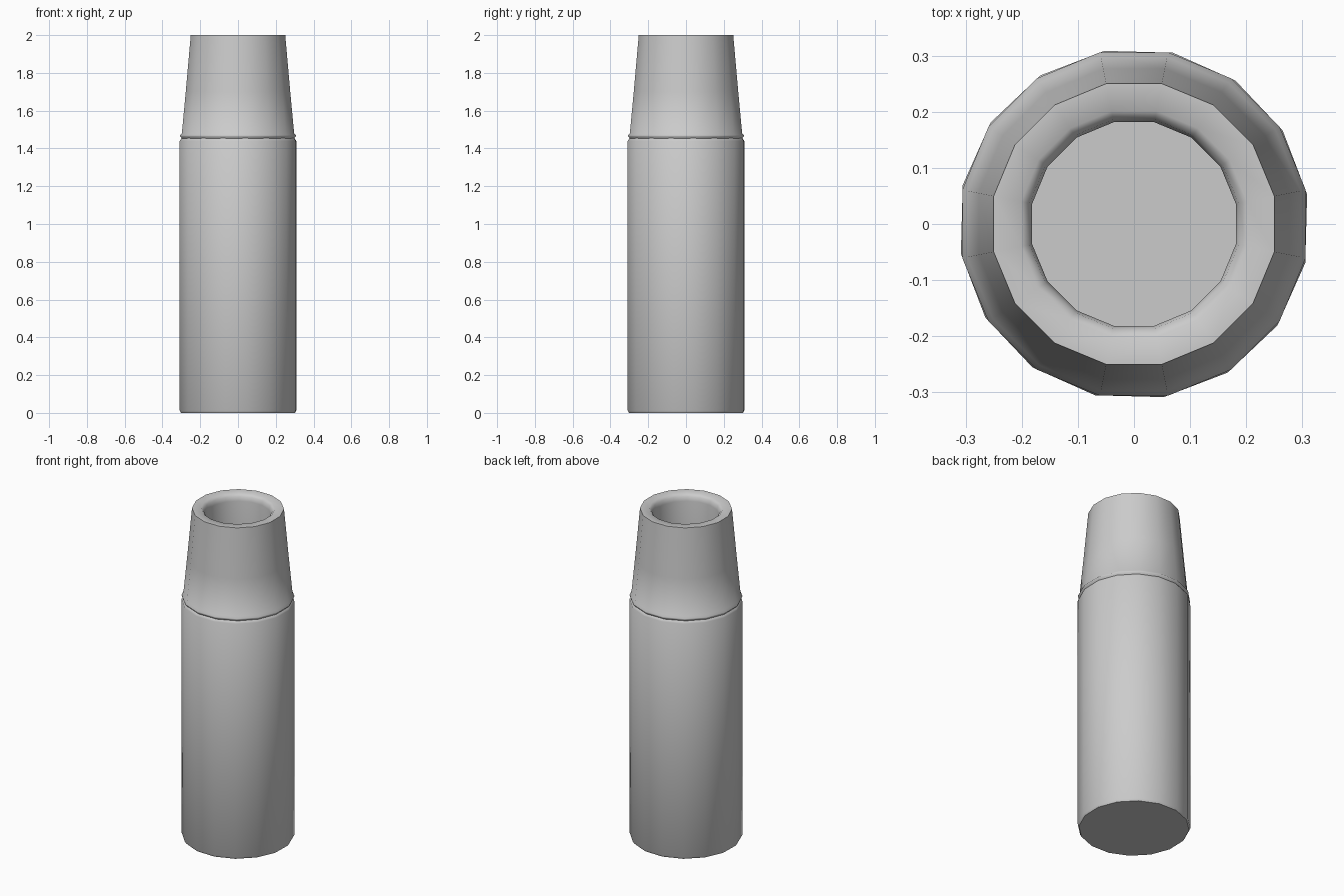
import bpy, bmesh, math

if "Cube" in bpy.data.objects:
    bpy.data.objects.remove(bpy.data.objects["Cube"])

SIDES = 16


def lathe(name, profile, phase_deg, cap_start=False, cap_end=False):
    """Turn (radius, height) points into a 16-sided ring shell."""
    bm = bmesh.new()
    rings = []
    for r, z in profile:
        ring = []
        for i in range(SIDES):
            a = math.radians(phase_deg) + math.tau * i / SIDES
            ring.append(bm.verts.new((r * math.cos(a), r * math.sin(a), z)))
        rings.append(ring)
    for lo, hi in zip(rings, rings[1:]):
        for i in range(SIDES):
            j = (i + 1) % SIDES
            bm.faces.new((lo[i], lo[j], hi[j], hi[i]))
    if cap_start:
        bm.faces.new(rings[0][::-1])
    if cap_end:
        bm.faces.new(rings[-1])
    mesh = bpy.data.meshes.new(name)
    bm.to_mesh(mesh)
    bm.free()
    obj = bpy.data.objects.new(name, mesh)
    bpy.context.collection.objects.link(obj)
    bpy.ops.object.select_all(action='DESELECT')
    obj.select_set(True)
    bpy.context.view_layer.objects.active = obj
    bpy.ops.object.shade_smooth_by_angle(angle=math.radians(50))
    return obj


# Straight body with a tiny chamfer at the foot and a lip at the top
lathe("body", [(0.306, 0), (0.313, 0.012), (0.313, 1.44),
               (0.308, 1.448), (0.302, 1.455)], 9.7, cap_start=True)

# Tapered neck: thin collar bead, sloped wall, flat rim, hollow mouth
lathe("neck", [(0.302, 1.452), (0.312, 1.464), (0.312, 1.47), (0.303, 1.48),
               (0.282, 1.70), (0.255, 2.0), (0.205, 2.0), (0.19, 1.985),
               (0.185, 1.96), (0.185, 1.65)], 11.25, cap_end=True)
